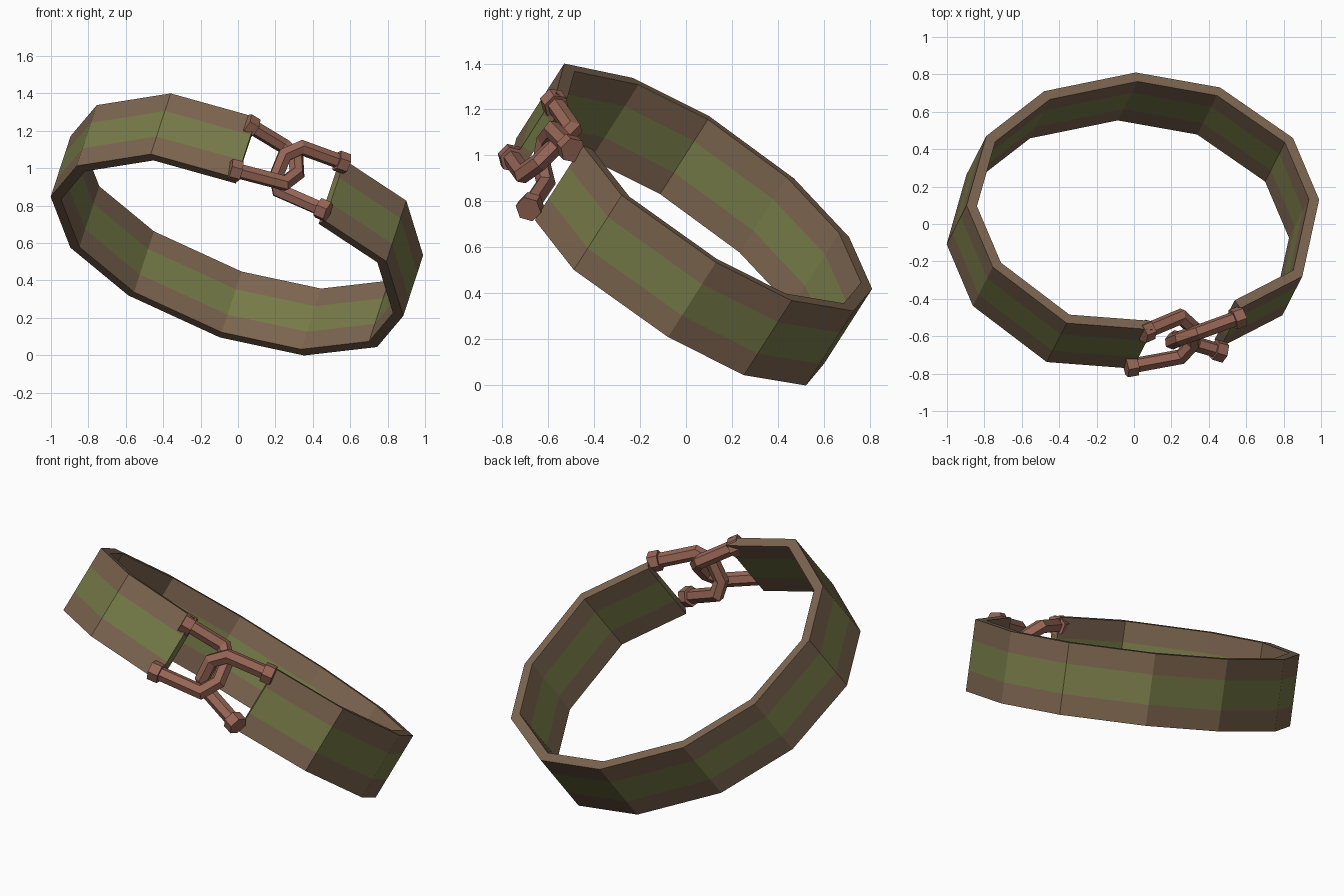
import bpy, bmesh
from mathutils import Vector

if "Cube" in bpy.data.objects:
    bpy.data.objects.remove(bpy.data.objects["Cube"])

def material(name, rgb):
    m = bpy.data.materials.new(name)
    m.diffuse_color = (*rgb, 1)
    m.use_nodes = True
    m.node_tree.nodes["Principled BSDF"].inputs["Base Color"].default_value = m.diffuse_color
    return m

brown = material("brown leather", (0.200, 0.128, 0.078))
green = material("olive green", (0.180, 0.195, 0.063))
copper = material("copper", (0.310, 0.133, 0.093))

def link_mesh(name, bm, mats):
    bmesh.ops.recalc_face_normals(bm, faces=bm.faces[:])
    me = bpy.data.meshes.new(name)
    bm.to_mesh(me)
    bm.free()
    for m in mats:
        me.materials.append(m)
    ob = bpy.data.objects.new(name, me)
    bpy.context.collection.objects.link(ob)
    return ob

# Tilted plane of the upper rim: z = c - a x - b y
A, B, C = 0.328, 0.641, 0.942
axis = Vector((A, B, 1)).normalized()
WIDTH, THICK = 0.40, 0.055

# Open strap: outer upper rim in plan, from the left end round the back to the right end
plan = [(0.10, -0.565), (-0.36, -0.53), (-0.755, -0.23), (-0.895, 0.10),
        (-0.79, 0.47), (-0.48, 0.71), (0.01, 0.81), (0.46, 0.73),
        (0.85, 0.46), (0.99, 0.13), (0.90, -0.28), (0.57, -0.45)]
rim = [Vector((x, y, C - A * x - B * y)) for x, y in plan]

def inward(i):
    """Mitred inward offset within the rim plane."""
    dirs = [(rim[j + 1] - rim[j]).normalized() for j in (i - 1, i) if 0 <= j < len(rim) - 1]
    ns = [d.cross(axis) for d in dirs]
    n = sum(ns, Vector()).normalized()
    return n * (THICK / n.dot(ns[0]))

levels = [0, 0.29, 0.71, 1]
bm = bmesh.new()
sections = []
for i, p in enumerate(rim):
    off = inward(i)
    sections.append([[bm.verts.new(p - axis * WIDTH * t + o) for t in levels]
                     for o in (Vector(), off)])
for s, t in zip(sections, sections[1:]):
    for k in range(3):                       # outer and inner bands
        for side in (0, 1):
            f = bm.faces.new((s[side][k], s[side][k + 1], t[side][k + 1], t[side][k]))
            f.material_index = int(k == 1)
    for k in (0, 3):                         # rims
        bm.faces.new((s[0][k], t[0][k], t[1][k], s[1][k]))
for s in (sections[0], sections[-1]):        # cut ends
    for k in range(3):
        f = bm.faces.new((s[0][k], s[0][k + 1], s[1][k + 1], s[1][k]))
        f.material_index = int(k == 1)
link_mesh("strap", bm, [brown, green])

def sweep(bm, pts, r, sides=6):
    """Sweep a polygon along points, with mitred corners and capped ends."""
    pts = [Vector(p) for p in pts]
    d = (pts[1] - pts[0]).normalized()
    u = d.orthogonal().normalized()
    v = d.cross(u)
    ring = []
    from_math = [Vector((1, 0)), Vector((0.5, 0.866)), Vector((-0.5, 0.866)),
                 Vector((-1, 0)), Vector((-0.5, -0.866)), Vector((0.5, -0.866))]
    cur = [pts[0] + (u * c.x + v * c.y) * r for c in from_math]
    ring.append([bm.verts.new(c) for c in cur])
    for i in range(1, len(pts)):
        d = (pts[i] - pts[i - 1]).normalized()
        e = (pts[i + 1] - pts[i]).normalized() if i + 1 < len(pts) else d
        n = (d + e).normalized()             # mitre plane
        cur = [c + d * ((pts[i] - c).dot(n) / d.dot(n)) for c in cur]
        ring.append([bm.verts.new(c) for c in cur])
    for s, t in zip(ring, ring[1:]):
        for k in range(sides):
            j = (k + 1) % sides
            bm.faces.new((s[k], s[j], t[j], t[k]))
    bm.faces.new(ring[0])
    bm.faces.new(ring[-1])

# Two interlocked U-shaped links, each with collars at its ends
links = {
    "left_link": [(0.06, -0.575, 1.23), (0.25, -0.495, 1.115), (0.31, -0.55, 1.06),
                  (0.315, -0.64, 0.97), (0.25, -0.71, 0.92), (-0.02, -0.76, 0.99)],
    "right_link": [(0.56, -0.50, 1.03), (0.34, -0.58, 1.11), (0.25, -0.61, 1.07),
                   (0.205, -0.63, 0.96), (0.22, -0.61, 0.88), (0.46, -0.68, 0.775)],
}
for name, pts in links.items():
    bm = bmesh.new()
    sweep(bm, pts, 0.041)
    for a, b in ((0, 1), (-1, -2)):
        p = Vector(pts[a])
        d = (Vector(pts[b]) - p).normalized()
        sweep(bm, [p - d * 0.025, p + d * 0.035], 0.058)
    link_mesh(name, bm, [copper])
